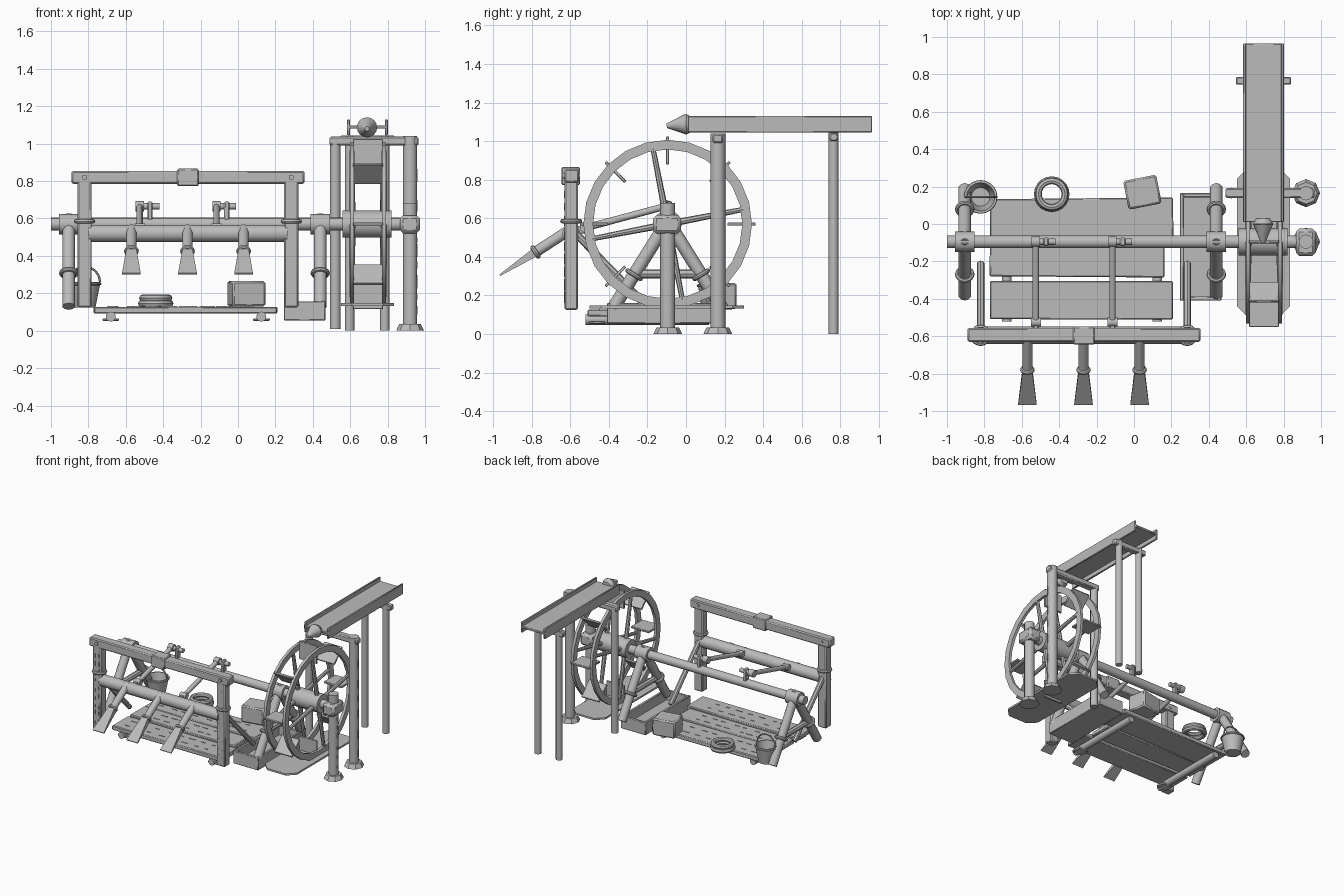
import bpy, bmesh, math, random
from mathutils import Matrix, Vector

random.seed(4)
if "Cube" in bpy.data.objects:
    bpy.data.objects.remove(bpy.data.objects["Cube"])

grey = bpy.data.materials.new("plain_grey")
grey.use_nodes = True
COLOR = (0.5, 0.5, 0.5, 1)
grey.diffuse_color = COLOR
grey.node_tree.nodes["Principled BSDF"].inputs["Base Color"].default_value = COLOR
parts = []


def finish(name, bm):
    bmesh.ops.recalc_face_normals(bm, faces=bm.faces[:])
    me = bpy.data.meshes.new(name)
    bm.to_mesh(me)
    bm.free()
    me.materials.append(grey)
    ob = bpy.data.objects.new(name, me)
    bpy.context.collection.objects.link(ob)
    parts.append(ob)
    return ob


def aim(a, direction):
    """Matrix placing local z along direction, starting at a."""
    q = Vector(direction).to_track_quat('Z', 'Y')
    return Matrix.Translation(Vector(a)) @ q.to_matrix().to_4x4()


def box(name, x, y, z, bevel=0.006, corner=0, matrix=None):
    """Box from (low, high) ranges; corner cuts only the upright edges."""
    bm = bmesh.new()
    bmesh.ops.create_cube(bm, size=1)
    for v in bm.verts:
        v.co = [(r[0] + r[1]) / 2 + c * (r[1] - r[0]) for c, r in zip(v.co, (x, y, z))]
    edges = bm.edges[:]
    if corner:
        edges = [e for e in edges if abs(e.verts[0].co.z - e.verts[1].co.z) > 1e-4]
    if corner or bevel:
        bmesh.ops.bevel(bm, geom=edges, offset=corner or bevel, segments=1, affect='EDGES')
    if matrix:
        bm.transform(matrix)
    return finish(name, bm)


def rod(name, a, b, r, r2=None, n=12):
    a, b = Vector(a), Vector(b)
    bm = bmesh.new()
    depth = (b - a).length
    bmesh.ops.create_cone(bm, cap_ends=True, segments=n, radius1=r,
                          radius2=r if r2 is None else r2, depth=depth)
    bm.transform(aim((a + b) / 2, b - a))
    return finish(name, bm)


def lathe(name, profile, n, matrix):
    """Turn a closed (radius, height) profile around local z."""
    bm = bmesh.new()
    rows = []
    for i in range(n):
        t = math.tau * i / n
        rows.append([bm.verts.new((r * math.cos(t), r * math.sin(t), h)) for r, h in profile])
    m = len(profile)
    for i in range(n):
        p, q = rows[i], rows[(i + 1) % n]
        for j in range(m):
            k = (j + 1) % m
            bm.faces.new((p[j], q[j], q[k], p[k]))
    bm.transform(matrix)
    return finish(name, bm)


def ring(name, center, direction, radius, thick):
    circle = [(radius + thick * math.cos(math.tau * k / 8),
               thick * math.sin(math.tau * k / 8)) for k in range(8)]
    return lathe(name, circle, 20, aim(center, direction))


def cracks(name, x, y, z, axis, count):
    """Thin slivers scattered in a line along one axis of a flat region."""
    lo, hi = (x, y, z)[axis]
    step = (hi - lo) / count
    for i in range(count):
        r = [list(x), list(y), list(z)]
        start = lo + step * (i + random.uniform(0, 0.4))
        r[axis] = [start, start + step * random.uniform(0.3, 0.55)]
        box(name, *r, bevel=0)


AX, AZ = -0.095, 0.57      # axle position in y and z

# Axle, hub and water wheel
rod("axle", (-1, AX, AZ), (0.97, AX, AZ), 0.034, n=16)
rod("wheel_hub", (0.56, AX, AZ), (0.82, AX, AZ), 0.073, n=16)
for x in (0.61, 0.78):
    lathe("wheel_rim", [(0.387, -0.011), (0.437, -0.011), (0.437, 0.011), (0.387, 0.011)],
          24, aim((x, AX, AZ), (1, 0, 0)))
    for k in range(4):
        t = math.radians(11 + 90 * k)
        d = Vector((0, math.cos(t), math.sin(t)))
        c = Vector((x, AX, AZ))
        rod("wheel_spoke", c + d * 0.04, c + d * 0.4, 0.018, 0.013, 8)
for k in range(8):
    m = Matrix.Translation((0, AX, AZ)) @ Matrix.Rotation(k * math.pi / 4, 4, 'X')
    box("wheel_paddle", (0.615, 0.775), (0.31, 0.455), (-0.008, 0.008), 0.003, matrix=m)
box("wheel_basin", (0.55, 0.835), (-0.5, 0.3), (0.133, 0.147), corner=0.06)

# Wheel supports
for x, y, top in ((0.92, AX, 0.68), (0.92, 0.165, 1.04), (0.52, 0.165, 1.03)):
    rod("wheel_post", (x, y, 0.01), (x, y, top), 0.039 if x > 0.9 else 0.029, n=10)
    if x > 0.9:
        rod("post_foot", (x, y, 0), (x, y, 0.035), 0.075, 0.058, 8)
        cracks("post_crack", (x + 0.034, x + 0.041), (y - 0.008, y - 0.002),
               (0.08, top - 0.15), 2, 6)
box("axle_bearing", (0.865, 0.972), (-0.17, -0.025), (0.52, 0.617), 0.018)
box("flume_cross_beam", (0.488, 0.965), (0.138, 0.192), (0.99, 1.037), 0.008)

# Flume with rear supports and pouring spout
box("flume_floor", (0.59, 0.795), (0.01, 0.965), (1.08, 1.098), 0.004)
for x in (0.583, 0.785):
    box("flume_wall", (x, x + 0.016), (0.01, 0.965), (1.045, 1.13), 0.004)
for x in (0.597, 0.785):
    rod("flume_rear_post", (x, 0.765, 0), (x, 0.765, 1.045), 0.026, n=10)
box("flume_rear_beam", (0.545, 0.84), (0.745, 0.787), (1.0, 1.043))
rod("spout", (0.69, 0, 1.087), (0.69, -0.1, 1.08), 0.054, 0.012, 16)
rod("spout_base", (0.69, 0.03, 1.087), (0.69, 0, 1.087), 0.038, 0.054, 16)

# Two splayed trestles carrying the axle
for x in (-0.905, 0.44):
    for top, foot in ((-0.08, -0.38), (-0.11, 0.19)):
        a, b = Vector((x, top, 0.61)), Vector((x, foot, 0.13))
        rod("trestle_leg", a, b, 0.034, n=10)
        ring("trestle_lashing", a.lerp(b, 0.63), b - a, 0.04, 0.012)
    rod("trestle_tie", (x, -0.27, 0.312), (x, 0.08, 0.312), 0.023, n=8)
    rod("trestle_bearing", (x - 0.053, AX, AZ), (x + 0.053, AX, AZ), 0.055, n=12)

# Plank deck on bearers
planks = ((-0.09, 0.14, 0.21), (-0.285, -0.1, 0.165), (-0.51, -0.305, 0.21))
for y0, y1, x1 in planks:
    m = Matrix.Rotation(random.uniform(-0.012, 0.012), 4, 'Z')
    box("deck_plank", (-0.77, x1), (y0, y1), (0.092, 0.128), 0.006, matrix=m)
    for f in (0.3, 0.7):
        y = y0 + (y1 - y0) * f
        cracks("plank_crack", (-0.7, x1 - 0.1), (y - 0.003, y + 0.003), (0.126, 0.131), 0, 8)
for x in (-0.68, 0.125):
    rod("deck_bearer", (x, -0.52, 0.075), (x, 0.12, 0.075), 0.027, n=10)
    box("bearer_pad", (x - 0.045, x + 0.045), (-0.5, -0.42), (0.052, 0.066), 0.005)

# Open tray beside the deck
for x in (0.245, 0.445):
    box("tray_side", (x, x + 0.022), (-0.41, 0.165), (0.055, 0.16), 0.004)
for y in (-0.41, 0.143):
    box("tray_end", (0.25, 0.462), (y, y + 0.022), (0.055, 0.157), 0.004)
box("tray_floor", (0.25, 0.462), (-0.4, 0.155), (0.055, 0.08), 0)

# Front frame
FY = -0.595
for x in (-0.82, 0.285):
    box("frame_post", (x - 0.038, x + 0.038), (FY - 0.035, FY + 0.035), (0.125, 0.8), 0.008)
    ring("post_lashing", (x, FY, 0.585), (0, 0, 1), 0.045, 0.012)
    rod("frame_brace", (x, -0.58, 0.53), (x, -0.21, 0.15), 0.02, n=8)
    rod("frame_peg", (x, FY - 0.045, 0.82), (x, FY + 0.045, 0.82), 0.014, n=10)
    for dx in (-0.015, 0.015):
        cracks("post_crack", (x + dx - 0.003, x + dx + 0.003), (FY - 0.038, FY - 0.033),
               (0.16, 0.76), 2, 9)
box("frame_top_beam", (-0.89, 0.355), (FY - 0.035, FY + 0.04), (0.785, 0.855), 0.008)
box("beam_band", (-0.325, -0.21), (FY - 0.05, FY + 0.046), (0.773, 0.866), 0.006)
rod("rocker_beam", (-0.8, FY, 0.52), (0.265, FY, 0.52), 0.046, n=16)

# Three spades on the rocker beam
for x in (-0.57, -0.27, 0.03):
    start, end = Vector((x, FY, 0.545)), Vector((x, -0.965, 0.305))
    d = (end - start).normalized()
    neck = start.lerp(end, 0.5)
    rod("spade_handle", start, neck, 0.028, n=10)
    ring("spade_collar", neck, d, 0.026, 0.013)
    side = Vector((1, 0, 0))
    normal = d.cross(side)
    bm = bmesh.new()
    bmesh.ops.create_cube(bm, size=1)
    for v in bm.verts:
        tip = v.co.z > 0
        v.co = ((end if tip else neck) + side * v.co.x * (0.1 if tip else 0.052)
                + normal * v.co.y * (0.008 if tip else 0.046))
    finish("spade_blade", bm)

# Cranks and connecting rods
for x in (-0.525, -0.115):
    arm = x + 0.055
    box("crank_arm", (arm - 0.014, arm + 0.014), (AX - 0.022, AX + 0.022), (0.56, 0.69))
    rod("crank_pin", (x - 0.02, AX, 0.665), (x + 0.105, AX, 0.665), 0.017, n=10)
    rod("connecting_rod_eye", (x - 0.022, AX, 0.665), (x + 0.022, AX, 0.665), 0.028, n=12)
    rod("connecting_rod", (x, AX, 0.665), (x, -0.525, 0.55), 0.018, n=10)
    rod("connecting_rod_foot", (x - 0.027, -0.525, 0.55), (x + 0.027, -0.525, 0.55), 0.024, n=12)
    box("rod_bracket", (x - 0.014, x + 0.014), (-0.57, -0.52), (0.52, 0.56), 0.004)

# Crate, rope coil and bucket
m = Matrix.Translation((0.045, 0.17, 0)) @ Matrix.Rotation(math.radians(11), 4, 'Z')
box("crate", (-0.09, 0.09), (-0.078, 0.078), (0.13, 0.265), 0.01, matrix=m)
for z, r in ((0.146, 0.077), (0.175, 0.071)):
    ring("rope_coil", (-0.44, 0.16, z), (0, 0, 1), r, 0.018)
bucket = Matrix.Translation((-0.82, 0.145, 0.125))
lathe("bucket", [(0.001, 0), (0.058, 0), (0.085, 0.135), (0.076, 0.135), (0.05, 0.012),
                 (0.001, 0.012)], 16, bucket)
ring("bucket_hoop", (-0.82, 0.145, 0.25), (0, 0, 1), 0.083, 0.007)
pts = [Vector((-0.82 + 0.083 * math.cos(t), 0.145, 0.26 + 0.083 * math.sin(t)))
       for t in (math.pi * k / 8 for k in range(9))]
for a, b in zip(pts, pts[1:]):
    rod("bucket_handle", a, b, 0.006, n=6)

# Smooth the rounded parts, keep hard edges sharp
bpy.ops.object.select_all(action='DESELECT')
for ob in parts:
    ob.select_set(True)
bpy.context.view_layer.objects.active = parts[0]
bpy.ops.object.shade_smooth_by_angle(angle=math.radians(40))
